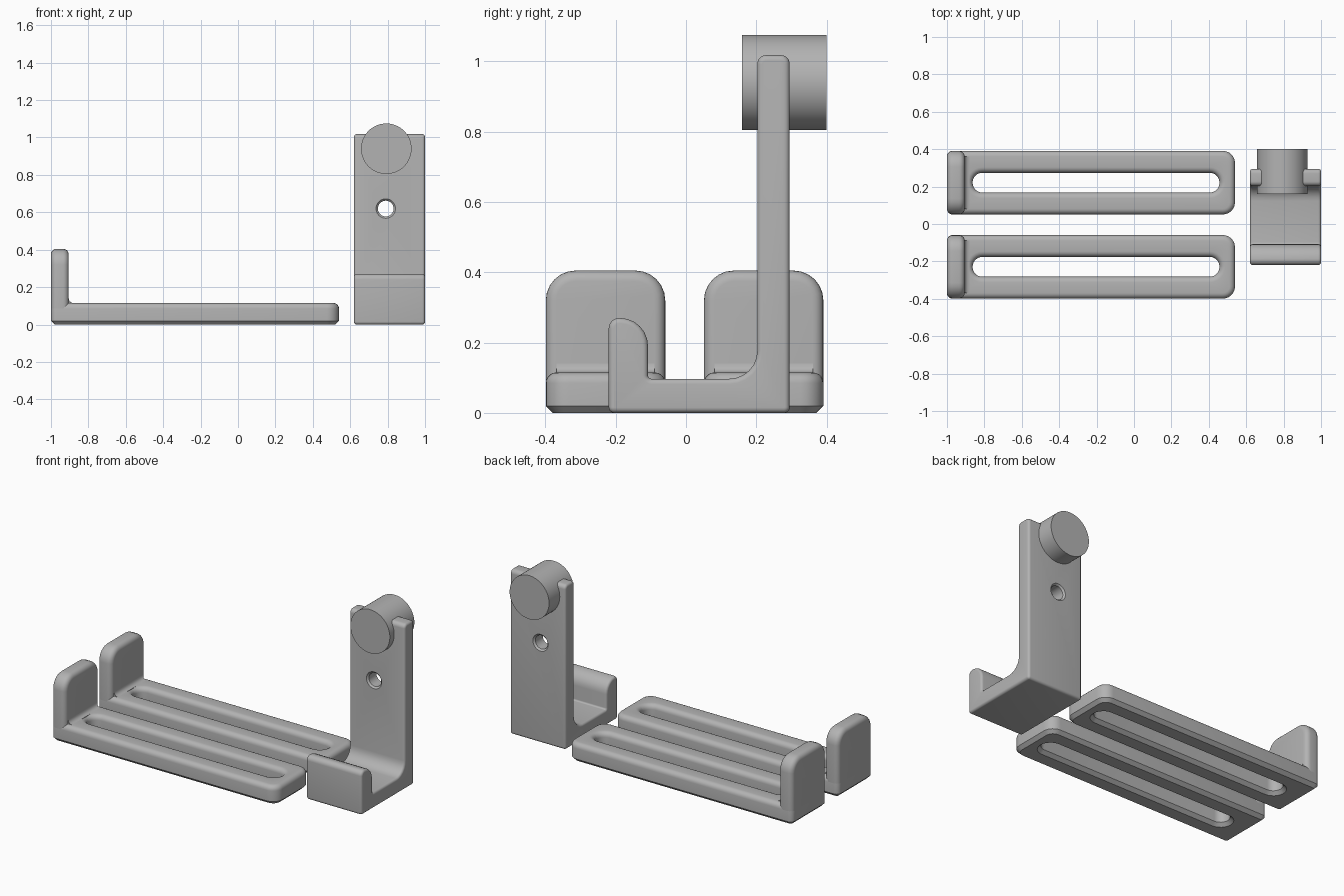
import bpy, bmesh, math
from mathutils import Vector

if "Cube" in bpy.data.objects:
    bpy.data.objects.remove(bpy.data.objects["Cube"])

grey = bpy.data.materials.new("grey plastic")
grey.diffuse_color = (0.45, 0.45, 0.45, 1)
grey.use_nodes = True
grey.node_tree.nodes["Principled BSDF"].inputs["Base Color"].default_value = grey.diffuse_color


def rounded(corners, seg=6):
    """Counter-clockwise outline from (u, v, radius) corners."""
    out = []
    for i, (u, v, r) in enumerate(corners):
        p = Vector((u, v))
        if r == 0:
            out.append(p)
            continue
        a = (Vector(corners[i - 1][:2]) - p).normalized()
        b = (Vector(corners[(i + 1) % len(corners)][:2]) - p).normalized()
        half = a.angle(b) / 2
        c = p + (a + b).normalized() * r / math.sin(half)
        s = p + a * r / math.tan(half) - c
        e = p + b * r / math.tan(half) - c
        w = s.angle(e)
        out += [c + (s * math.sin((1 - k / seg) * w) + e * math.sin(k / seg * w)) / math.sin(w)
                for k in range(seg + 1)]
    return out


def inset(pts, d):
    """Move a counter-clockwise outline inward by d with mitred corners."""
    out = []
    for i, p in enumerate(pts):
        e1 = (p - pts[i - 1]).normalized()
        e2 = (pts[(i + 1) % len(pts)] - p).normalized()
        n1, n2 = Vector((-e1.y, e1.x)), Vector((-e2.y, e2.x))
        out.append(p + (n1 + n2) * d / (1 + n1.dot(n2)))
    return out


def loft(name, rings, closed=False):
    """Skin matching rings of 3D points, with end caps unless closed."""
    bm = bmesh.new()
    vs = [[bm.verts.new(p) for p in ring] for ring in rings]
    n = len(vs[0])
    pairs = list(zip(vs, vs[1:])) + ([(vs[-1], vs[0])] if closed else [])
    for a, b in pairs:
        for i in range(n):
            j = (i + 1) % n
            bm.faces.new((a[i], a[j], b[j], b[i]))
    if not closed:
        bm.faces.new(vs[0][::-1])
        bm.faces.new(vs[-1])
    bmesh.ops.remove_doubles(bm, verts=bm.verts, dist=1e-5)
    bmesh.ops.recalc_face_normals(bm, faces=bm.faces)
    me = bpy.data.meshes.new(name)
    bm.to_mesh(me)
    bm.free()
    me.materials.append(grey)
    ob = bpy.data.objects.new(name, me)
    bpy.context.collection.objects.link(ob)
    smooth(ob)
    return ob


def smooth(ob):
    bpy.ops.object.select_all(action='DESELECT')
    ob.select_set(True)
    bpy.context.view_layer.objects.active = ob
    bpy.ops.object.shade_smooth_by_angle(angle=math.radians(35))


def quarter(r, n=5):
    """(inset, drop) pairs of a rounded edge, from the side to the top."""
    return [(r - r * math.cos(k / n * math.pi / 2), r - r * math.sin(k / n * math.pi / 2))
            for k in range(n + 1)]


def along_x(name, pts, x0, x1, r, trim=None):
    """Extrude a (y, z) outline along x with rounded rims."""
    edge = quarter(r)
    steps = [(x0 + drop, d) for d, drop in reversed(edge)]
    steps += [(x1 - drop, d) for d, drop in edge]
    rings = []
    for x, d in steps:
        rings.append([(x, p.x, p.y if trim is None else max(p.y, trim)) for p in inset(pts, d)])
    return loft(name, rings)


# Two slotted arms, each with an upright end lip
for side, cy in (("front", -0.229), ("back", 0.221)):
    h, s, top, r = 0.17, 0.053, 0.115, 0.03
    outer = rounded([(-1, cy - h, 0.03), (0.54, cy - h, 0.065), (0.54, cy + h, 0.065), (-1, cy + h, 0.03)])
    slot = rounded([(-0.863, cy - s, 0.052), (0.457, cy - s, 0.052),
                    (0.457, cy + s, 0.052), (-0.863, cy + s, 0.052)])
    edge = quarter(r)
    levels = [(outer, 0.02, 0), (outer, 0, 0.02)]
    levels += [(outer, d, top - drop) for d, drop in edge]
    levels += [(slot, -d, top - drop) for d, drop in reversed(edge)]
    levels += [(slot, 0, 0.02), (slot, -0.02, 0)]
    loft(side + "_arm", [[(p.x, p.y, z) for p in inset(o, d)] for o, d, z in levels], closed=True)

    # Upright lip; its foot sits flush on the arm's straight side
    lip = rounded([(cy - h, 0.02, 0), (cy + h, 0.02, 0), (cy + h, 0.405, 0.085), (cy - h, 0.405, 0.085)])
    along_x(side + "_lip", lip, -1, -0.905, 0.03, trim=0.085)

    # Small fillet between lip and arm
    f = 0.025
    arc = [(-0.905 + f - f * math.sin(k / 5 * math.pi / 2), top + f - f * math.cos(k / 5 * math.pi / 2))
           for k in range(6)]
    prof = [(-0.91, top - 0.005), (-0.905 + f, top - 0.005)] + arc + [(-0.91, top + f)]
    loft(side + "_lip_fillet", [[(x, y, z) for x, z in prof] for y in (cy - h + r, cy + h - r)])

# Hooked bracket: front lip, floor and tall back plate in one profile
hook = rounded([(-0.22, 0, 0.016), (0.295, 0, 0.016), (0.295, 1.018, 0.025), (0.203, 1.018, 0.025),
                (0.203, 0.097, 0.08), (-0.108, 0.097, 0.01), (-0.108, 0.27, 0.08), (-0.22, 0.27, 0.03)])
bracket = along_x("bracket", hook, 0.62, 1.0, 0.015)


def disc(name, x, z, steps, n=48):
    """Round part along y from (y, radius) steps."""
    return loft(name, [[(x + rad * math.cos(2 * math.pi * k / n), y, z + rad * math.sin(2 * math.pi * k / n))
                        for k in range(n)] for y, rad in steps])


# Screw hole with flared rims
cutter = disc("hole_cutter", 0.79, 0.62, [(0.193, 0.062), (0.213, 0.042), (0.285, 0.042), (0.305, 0.062)])
mod = bracket.modifiers.new("hole", 'BOOLEAN')
mod.object = cutter
mod.solver = 'EXACT'
bpy.context.view_layer.objects.active = bracket
bpy.ops.object.modifier_apply(modifier="hole")
bpy.data.objects.remove(cutter)
smooth(bracket)

# Round boss through the top of the plate
disc("round_boss", 0.793, 0.94, [(0.16, 0.135), (0.40, 0.135)], n=64)
